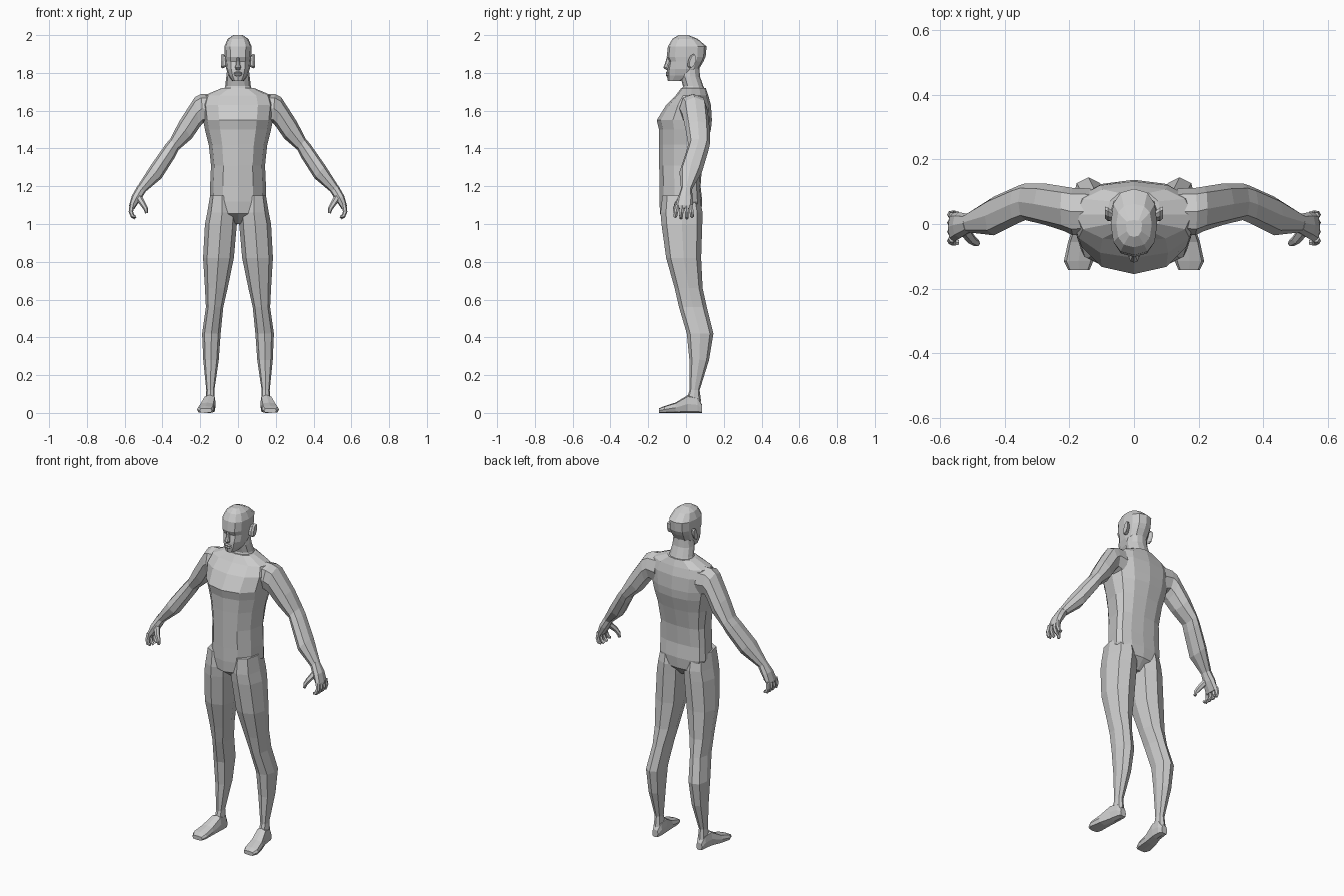
import bpy, bmesh, math
from mathutils import Vector

skin = bpy.data.materials.new("grey_skin")
skin.diffuse_color = (0.6, 0.6, 0.6, 1)


def power(t, e):
    return math.copysign(abs(t) ** (2 / e), t)


def section(center, u, front, back, n, e):
    """Closed superellipse ring; front and back may have different depth."""
    pts = []
    for i in range(n):
        a = 2 * math.pi * i / n
        c, s = power(math.cos(a), e), power(math.sin(a), e)
        pts.append(center + u * c + (back * s if s > 0 else front * -s))
    return pts


def span(a, b, yf, yb, n=8, e=2.3, cy=None):
    """Ring between two (x, z) points, reaching from yf to yb in depth."""
    cy = (yf + yb) / 2 if cy is None else cy
    a, b = Vector((a[0], cy, a[1])), Vector((b[0], cy, b[1]))
    return section((a + b) / 2, (b - a) / 2, Vector((0, yf - cy, 0)), Vector((0, yb - cy, 0)), n, e)


def add_loft(bm, rings):
    loops = [[bm.verts.new(p) for p in r] for r in rings]
    for lo, hi in zip(loops, loops[1:]):
        for i in range(len(lo)):
            j = (i + 1) % len(lo)
            bm.faces.new((lo[i], lo[j], hi[j], hi[i]))
    bm.faces.new(loops[0])
    bm.faces.new(loops[-1])


def tube(path, radii, n=6):
    """Rings along a path, for fingers."""
    path = [Vector(p) for p in path]
    rings = []
    for i, (p, r) in enumerate(zip(path, radii)):
        d = (path[min(i + 1, len(path) - 1)] - path[max(i - 1, 0)]).normalized()
        u = d.cross(Vector((0, 1, 0))).normalized() * r
        v = d.cross(u).normalized() * r
        rings.append(section(p, u, -v, v, n, 2))
    return rings


def make(name, lofts, mirror=False):
    bm = bmesh.new()
    for rings in lofts:
        add_loft(bm, rings)
    bmesh.ops.recalc_face_normals(bm, faces=bm.faces)
    me = bpy.data.meshes.new(name)
    bm.to_mesh(me)
    bm.free()
    me.materials.append(skin)
    ob = bpy.data.objects.new(name, me)
    bpy.context.collection.objects.link(ob)
    if mirror:
        ob.modifiers.new("mirror", 'MIRROR')
    return ob


def stack(rows, n, e, cy=None):
    """Centred horizontal rings from (z, half width, front y, back y)."""
    return [span((-w, z), (w, z), f, b, n, e, None if cy is None else min(max(cy, f + .01), b - .01))
            for z, w, f, b in rows]


# torso with chest ledge and narrow crotch
make("torso", [stack([
    (1.00, .025, -.06, .03), (1.055, .11, -.138, .08), (1.12, .150, -.140, .086),
    (1.20, .148, -.140, .077), (1.31, .143, -.142, .085), (1.42, .155, -.142, .110),
    (1.50, .175, -.143, .132), (1.55, .185, -.155, .137), (1.63, .195, -.105, .132),
    (1.68, .180, -.055, .118), (1.72, .085, -.025, .105)], 12, 2.25, .03)])

# neck
make("neck", [stack([(1.68, .085, -.03, .112), (1.73, .068, -.016, .092),
                     (1.78, .062, -.03, .074), (1.84, .055, -.03, .07)], 12, 2.2)])

# head: chin, jaw, eye line, brow, crown
make("head", [stack([
    (1.757, .030, -.096, -.03), (1.785, .050, -.102, .02), (1.82, .062, -.099, .068),
    (1.86, .067, -.090, .092), (1.885, .070, -.102, .104), (1.94, .072, -.096, .109),
    (1.98, .055, -.072, .062), (2.00, .025, -.040, .012)], 12, 2.5, 0)])

# nose and lips
make("nose", [stack([(1.815, .010, -.104, -.085), (1.828, .016, -.120, -.085),
                     (1.85, .010, -.111, -.08), (1.882, .008, -.102, -.08)], 8, 2)])
make("lips", [stack([(1.782, .012, -.103, -.08), (1.789, .022, -.108, -.08), (1.795, .022, -.103, -.08),
                     (1.801, .022, -.107, -.08), (1.807, .012, -.101, -.08)], 8, 2)])

# ears: flaring plates
make("ears", [[section(Vector((x, y, 1.862)), Vector((0, .25 * h, h)), Vector((0, -d, 0)),
                       Vector((0, d, 0)), 8, 2.3)
               for x, y, h, d in ((.062, .022, .028, .012), (.080, .030, .038, .019), (.090, .036, .034, .016))]], True)

# legs
leg_rows = [(1.15, .020, .148, -.125, .070), (1.06, .006, .163, -.135, .088),
            (1.00, .006, .175, -.130, .086), (.82, .022, .185, -.105, .080),
            (.66, .055, .175, -.060, .088), (.56, .078, .170, -.037, .110),
            (.42, .092, .190, .004, .145), (.28, .102, .184, .018, .122),
            (.12, .125, .168, .018, .072), (.06, .122, .172, .000, .080)]
make("legs", [[span((i, z), (o, z), f, b) for z, i, o, f, b in leg_rows]], True)

# feet: heel to toes, flat soles
foot_rows = [(.084, .128, .165, .045), (.06, .118, .174, .085), (.01, .118, .182, .095),
             (-.055, .124, .204, .055), (-.115, .126, .217, .036), (-.143, .138, .203, .024)]
make("feet", [[section(Vector(((i + o) / 2, y, h / 2)), Vector(((o - i) / 2, 0, 0)),
                       Vector((0, 0, -h / 2)), Vector((0, 0, h / 2)), 8, 3.6)
               for y, i, o, h in foot_rows]], True)

# arms: (upper edge point), (lower edge point), front y, back y
arm_rows = [((.13, 1.69), (.14, 1.52), -.030, .110), ((.195, 1.688), (.185, 1.535), -.035, .112),
            ((.228, 1.672), (.205, 1.51), -.022, .116), ((.31, 1.545), (.245, 1.452), -.002, .126),
            ((.358, 1.452), (.315, 1.392), .012, .126), ((.385, 1.42), (.335, 1.352), .002, .118),
            ((.462, 1.31), (.405, 1.242), -.035, .085), ((.535, 1.195), (.488, 1.172), -.026, .032)]
make("arms", [[span(*r) for r in arm_rows]], True)

# hands: palm, four fingers, thumb
palm = [span(*r) for r in [((.53, 1.205), (.485, 1.178), -.024, .030), ((.562, 1.15), (.515, 1.128), -.044, .036),
                           ((.576, 1.10), (.542, 1.09), -.056, .036), ((.575, 1.085), (.548, 1.08), -.052, .032)]]
fingers = [tube([(.562, y * .85, 1.10), (.567, y, 1.065), (.558, y * 1.1, 1.042), (.543, y * 1.1, 1.028 + lift)],
                (.013, .012, .011, .008))
           for y, lift in ((-.052, .012), (-.024, .002), (.004, .002), (.029, .012))]
thumb = tube([(.525, -.02, 1.14), (.503, -.048, 1.105), (.488, -.058, 1.08), (.484, -.060, 1.058)],
             (.018, .015, .012, .008))
make("hands", [palm, thumb] + fingers, True)
